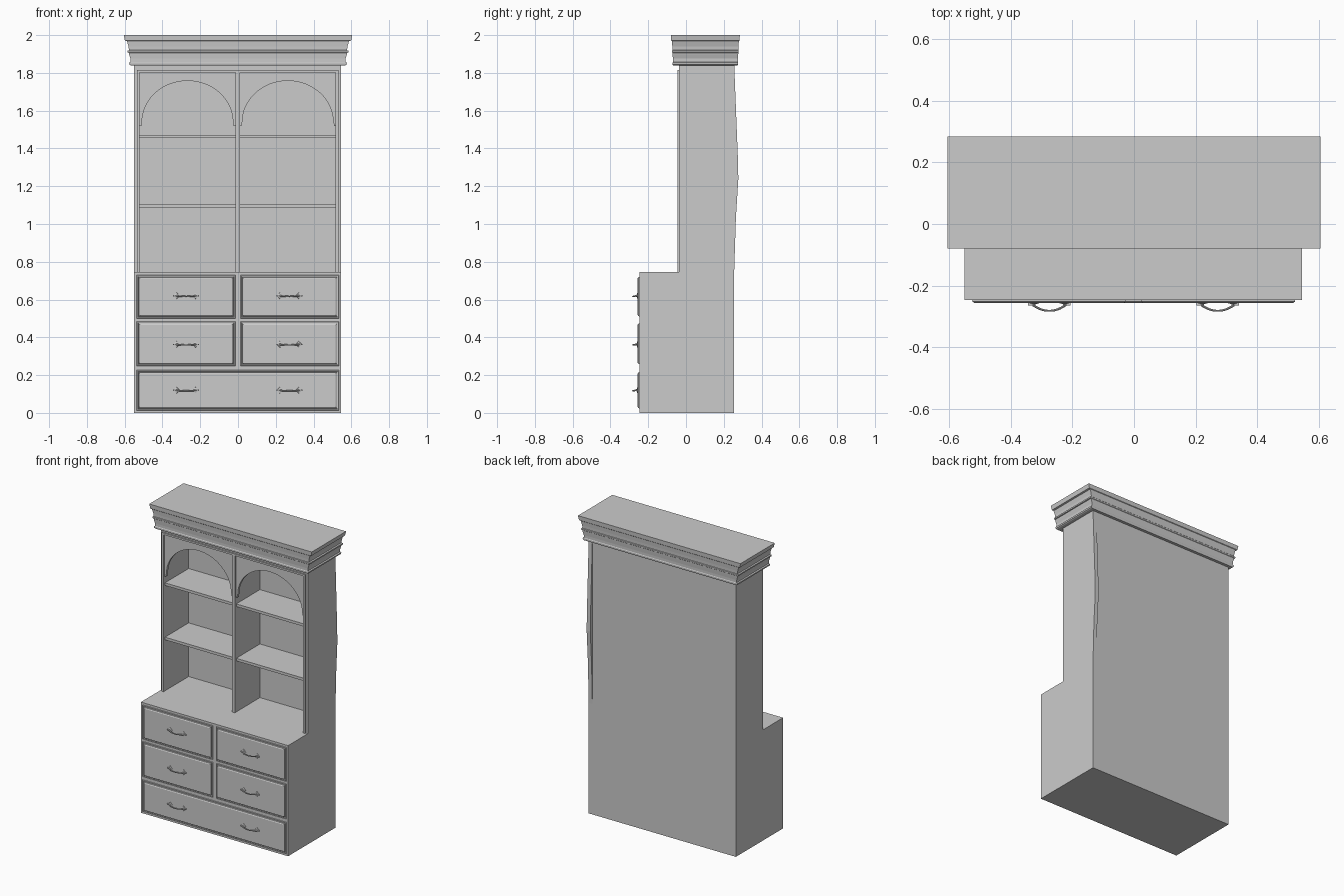
import bpy, bmesh, math

if "Cube" in bpy.data.objects:
    bpy.data.objects.remove(bpy.data.objects["Cube"])

X0, X1 = -0.55, 0.546


def make(name, verts, faces):
    me = bpy.data.meshes.new(name)
    bm = bmesh.new()
    vs = [bm.verts.new(v) for v in verts]
    for f in faces:
        bm.faces.new([vs[i] for i in f])
    bmesh.ops.recalc_face_normals(bm, faces=bm.faces)
    bm.to_mesh(me)
    bm.free()
    ob = bpy.data.objects.new(name, me)
    bpy.context.collection.objects.link(ob)
    return ob


def loft(name, rings):
    """Skin closed rings of equal length and cap both ends."""
    n = len(rings[0])
    verts = [p for r in rings for p in r]
    faces = [(k * n + i, k * n + (i + 1) % n, (k + 1) * n + (i + 1) % n, (k + 1) * n + i)
             for k in range(len(rings) - 1) for i in range(n)]
    faces += [tuple(range(n)), tuple(range((len(rings) - 1) * n, len(rings) * n))]
    return make(name, verts, faces)


def box(name, x0, x1, y0, y1, z0, z1):
    return loft(name, [[(x0, y0, z), (x1, y0, z), (x1, y1, z), (x0, y1, z)] for z in (z0, z1)])


def extrude_x(name, prof, x0, x1):
    return loft(name, [[(x, y, z) for y, z in prof] for x in (x0, x1)])


# Lower chest with face frame rails and stiles
box("chest_carcass", X0, X1, -0.236, 0.255, 0, 0.745)
FY = (-0.247, -0.236)
box("frame_stile_left", X0, -0.537, *FY, 0, 0.745)
box("frame_stile_right", 0.535, X1, *FY, 0, 0.745)
for i, (a, b) in enumerate([(0, 0.013), (0.226, 0.247), (0.484, 0.500), (0.730, 0.745)]):
    box(f"frame_rail_{i}", -0.537, 0.535, *FY, a, b)
for i, (a, b) in enumerate([(0.247, 0.484), (0.500, 0.730)]):
    box(f"frame_centre_stile_{i}", -0.014, 0.012, *FY, a, b)


# Drawer fronts: stepped edge, raised bevelled panel set in a groove
def drawer(name, x0, x1, z0, z1):
    steps = [(0.0, -0.236), (0.0, -0.243), (0.003, -0.247), (0.007, -0.247),
             (0.009, -0.243), (0.011, -0.243), (0.012, -0.252), (0.018, -0.256)]
    loft(name, [[(x0 + d, y, z0 + d), (x1 - d, y, z0 + d),
                 (x1 - d, y, z1 - d), (x0 + d, y, z1 - d)] for d, y in steps])


for row, (a, b) in enumerate([(0.247, 0.484), (0.500, 0.730)]):
    drawer(f"drawer_left_{row}", -0.537, -0.014, a, b)
    drawer(f"drawer_right_{row}", 0.012, 0.535, a, b)
drawer("drawer_bottom", -0.537, 0.535, 0.013, 0.226)


# Drawer pulls: bowed bar between two rosettes
def handle(name, cx, cz):
    rings = []
    for i in range(13):
        t = -1 + i / 6
        x, y = cx + t * 0.055, -0.262 - 0.02 * (1 - t * t)
        z = cz - 0.003 * (1 - t * t)
        r = 0.003 + 0.0015 * abs(t)
        rings.append([(x, y + r * math.cos(k * math.pi / 4), z + r * math.sin(k * math.pi / 4))
                      for k in range(8)])
    loft(name + "_bar", rings)
    for s in (-1, 1):
        px = cx + s * 0.05
        rose = []
        for y, w, h in [(-0.255, 0.017, 0.018), (-0.258, 0.016, 0.016),
                        (-0.260, 0.006, 0.006), (-0.265, 0.005, 0.005)]:
            rose.append([(px + w * math.cos(k * math.pi / 6) * (1 if k % 3 == 0 else 0.72), y,
                          cz + h * math.sin(k * math.pi / 6) * (1 if k % 3 == 0 else 0.72))
                         for k in range(12)])
        loft(f"{name}_rosette_{s}", rose)
        box(f"{name}_tip_{s}", cx + s * 0.062 - 0.007, cx + s * 0.062 + 0.007,
            -0.265, -0.255, cz - 0.003, cz + 0.003)


for r, z in enumerate((0.12, 0.363, 0.62)):
    for side, x in (("left", -0.275), ("right", 0.272)):
        handle(f"handle_{side}_{r}", x, z)

# Hutch: sides, back, divider, top; the right side has a bowed rear edge
UY = -0.036
box("hutch_side_left", X0, -0.523, UY, 0.255, 0.745, 1.85)
extrude_x("hutch_side_right", [(UY, 0.745), (0.255, 0.745), (0.264, 1.03), (0.277, 1.24),
                               (0.275, 1.34), (0.260, 1.72), (0.255, 1.85), (UY, 1.85)],
          0.519, X1)
box("hutch_back", -0.523, 0.519, 0.222, 0.255, 0.745, 1.85)
box("hutch_divider", -0.012, 0.008, UY, 0.222, 0.745, 1.81)
box("hutch_top", -0.523, 0.519, UY, 0.222, 1.808, 1.85)

# Raised beading round the openings
BY = (-0.046, UY)
for n, a, b in (("left", -0.536, -0.521), ("centre", -0.014, 0.010), ("right", 0.517, 0.532)):
    box(f"bead_{n}", a, b, *BY, 0.745, 1.802)
box("bead_top", -0.536, 0.532, *BY, 1.802, 1.814)


# Arched boards and shelves in each bay
def bay(name, x0, x1):
    cx, rx = (x0 + x1) / 2, (x1 - x0) / 2 - 0.015
    n = 32
    arc = [(cx - rx * math.cos(math.pi * i / n), 1.54 + 0.218 * math.sin(math.pi * i / n))
           for i in range(n + 1)]
    arc = [(x0, 1.518), (x0 + 0.011, 1.518), (x0 + 0.011, 1.53)] + arc
    arc += [(x1 - 0.011, 1.53), (x1 - 0.011, 1.518), (x1, 1.518)]
    # strip of quads between the arch line and the top edge
    rings = [[(x, UY, z), (x, -0.018, z), (x, -0.018, 1.81), (x, UY, 1.81)] for x, z in arc]
    loft(name + "_arch", rings)
    for i, z in enumerate((1.088, 1.454)):
        box(f"{name}_shelf_{i}", x0, x1, -0.03, 0.222, z, z + 0.018)


bay("left_bay", -0.523, -0.012)
bay("right_bay", 0.008, 0.519)

# Crown moulding wrapping all four sides
crown = [(1.840, 0.938), (1.844, 0.950), (1.854, 0.953), (1.858, 0.940), (1.875, 0.941),
         (1.898, 0.953), (1.906, 0.956), (1.908, 0.967), (1.917, 0.968), (1.920, 0.954),
         (1.940, 0.958), (1.968, 0.972), (1.971, 0.990), (2.0, 1.0)]
loft("crown_moulding", [[(sx * 0.605 * s, 0.1025 + sy * 0.1825 * s, z)
                         for sx, sy in ((-1, -1), (1, -1), (1, 1), (-1, 1))] for z, s in crown])
